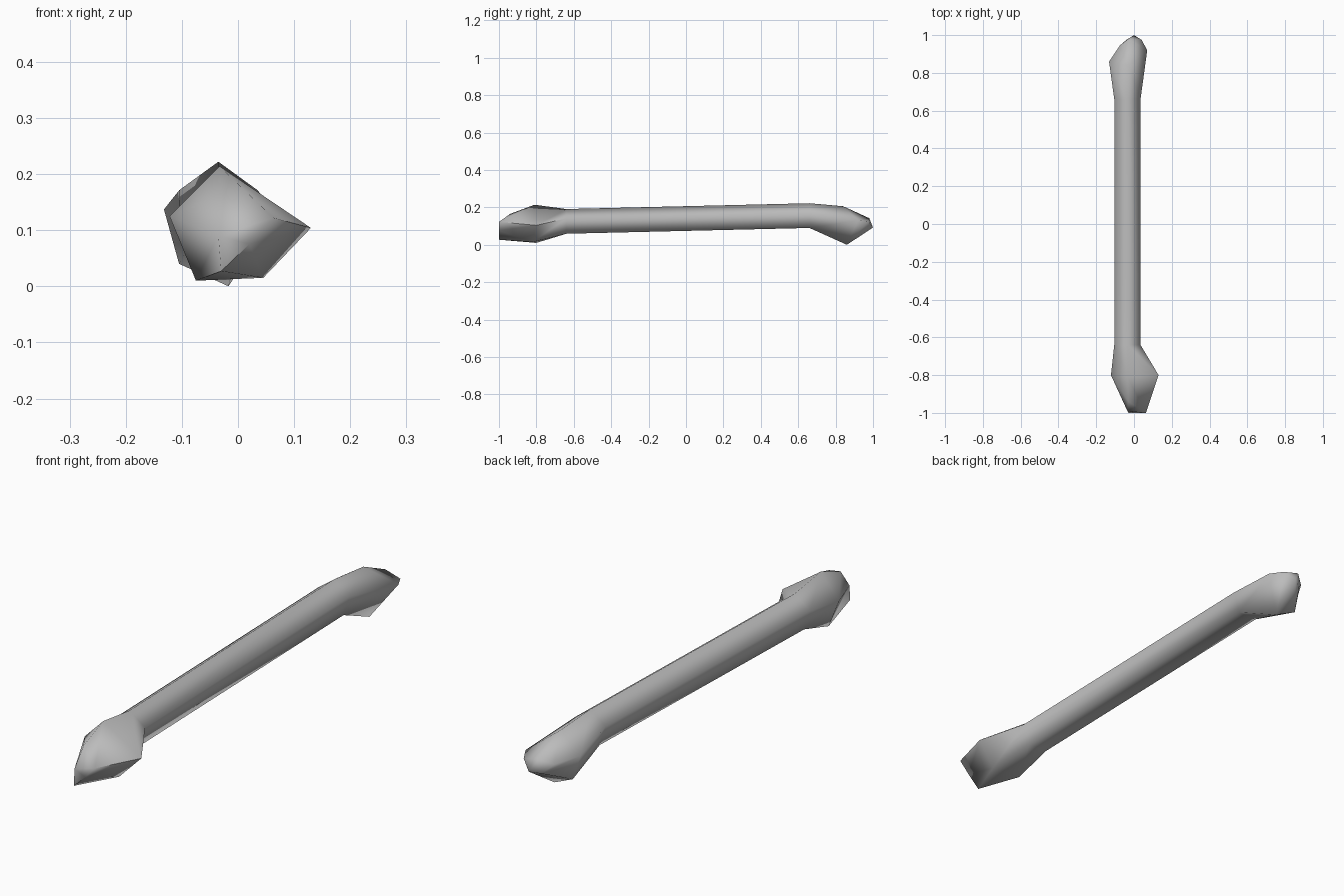
import bpy, bmesh
from math import sin, cos, pi, radians

cube = bpy.data.objects.get("Cube")
if cube:
    bpy.data.objects.remove(cube)

GREY = (0.5, 0.5, 0.5, 1)
mat = bpy.data.materials.new("bone grey")
mat.use_nodes = True
mat.diffuse_color = GREY
mat.node_tree.nodes["Principled BSDF"].inputs["Base Color"].default_value = GREY


def shaft_ring(y, z, r=0.073):
    """Five-sided section, starting at the top and going towards -x."""
    return [(-0.035 - r * sin(i * 2 * pi / 5), y, z + r * cos(i * 2 * pi / 5))
            for i in range(5)]


# Sections from front to back: top, right, lower right, lower left, left
sections = [
    # front knuckle tip and widest section
    [(-0.03, -0.94, 0.165), (-0.035, -0.99, 0.09), (-0.03, -1, 0.027),
     (0.02, -1, 0.075), (0.063, -1, 0.122)],
    [(-0.033, -0.81, 0.214), (-0.122, -0.8, 0.125), (-0.075, -0.8, 0.01),
     (0.045, -0.82, 0.015), (0.13, -0.8, 0.104)],
    # straight shaft
    shaft_ring(-0.64, 0.118),
    shaft_ring(0.66, 0.149),
    # back knuckle widest section and tip
    [(-0.03, 0.84, 0.206), (-0.132, 0.86, 0.137), (-0.105, 0.87, 0.04),
     (-0.017, 0.86, 0.0), (0.07, 0.92, 0.13)],
    [(-0.03, 0.98, 0.142), (-0.075, 0.945, 0.12), (-0.04, 0.975, 0.085),
     (0.0, 1.0, 0.092), (0.04, 0.975, 0.125)],
]

# Loft the sections into one closed bone
bm = bmesh.new()
rings = [[bm.verts.new(p) for p in ring] for ring in sections]
for a, b in zip(rings, rings[1:]):
    for i in range(5):
        j = (i + 1) % 5
        bm.faces.new((a[i], a[j], b[j], b[i]))
bm.faces.new(rings[0])
bm.faces.new(rings[-1])
bmesh.ops.recalc_face_normals(bm, faces=bm.faces)
bmesh.ops.triangulate(bm, faces=[f for f in bm.faces if len(f.verts) > 4])

mesh = bpy.data.meshes.new("long_bone")
bm.to_mesh(mesh)
bm.free()
mesh.materials.append(mat)
bone = bpy.data.objects.new("long_bone", mesh)
bpy.context.collection.objects.link(bone)

# Smooth shading, crisp only at the steep tip edges
bpy.ops.object.select_all(action="DESELECT")
bone.select_set(True)
bpy.context.view_layer.objects.active = bone
bpy.ops.object.shade_smooth_by_angle(angle=radians(85))
